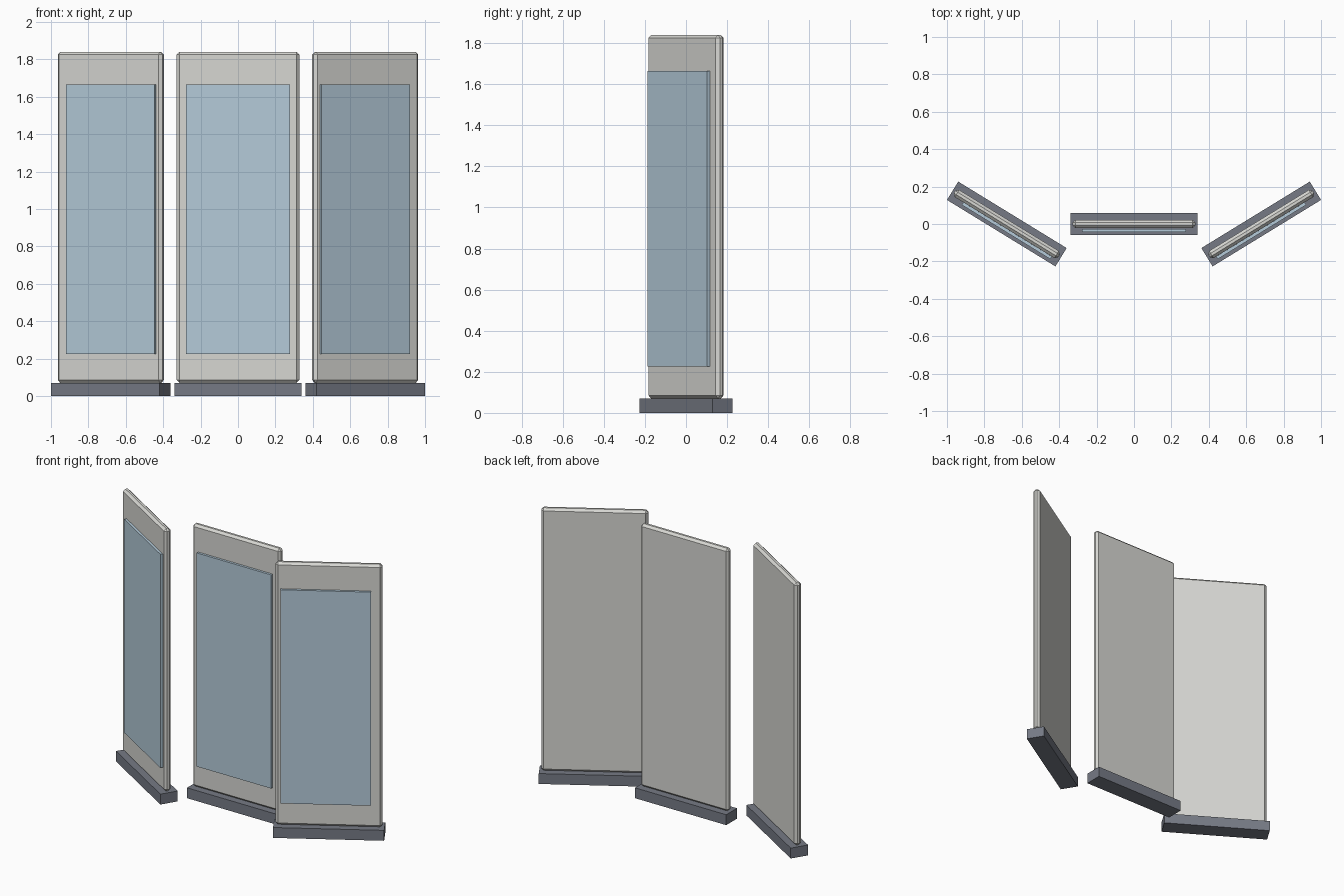
import bpy
import bmesh
from math import radians
from mathutils import Matrix, Vector

if "Cube" in bpy.data.objects:
    bpy.data.objects.remove(bpy.data.objects["Cube"])


def material(name, colour):
    mat = bpy.data.materials.new(name)
    mat.use_nodes = True
    mat.diffuse_color = (*colour, 1)
    mat.node_tree.nodes["Principled BSDF"].inputs["Base Color"].default_value = (*colour, 1)
    return mat


warm_white = material("warm white", (0.68, 0.68, 0.65))
pale_blue = material("pale blue", (0.46, 0.60, 0.70))
slate = material("slate grey", (0.18, 0.195, 0.235))


def box(name, size, location, angle, mat, chamfer=0):
    bm = bmesh.new()
    bmesh.ops.create_cube(bm, size=1, matrix=Matrix.Diagonal((*size, 1)))
    if chamfer:
        bmesh.ops.bevel(bm, geom=bm.edges[:], offset=chamfer, segments=1,
                        profile=0.5, affect='EDGES')
    mesh = bpy.data.meshes.new(name)
    bm.to_mesh(mesh)
    bm.free()
    mesh.materials.append(mat)
    obj = bpy.data.objects.new(name, mesh)
    obj.location = location
    obj.rotation_euler.z = radians(angle)
    bpy.context.collection.objects.link(obj)
    return obj


# Three standing display panels, the outer two turned outwards
for side, x, angle in (("right", -0.68, -31.5), ("centre", 0, 0), ("left", 0.68, 31.5)):
    # Foot
    box(side + "_base", (0.68, 0.115, 0.07), Vector((x, 0, 0.035)), angle, slate)
    # Chamfered board
    box(side + "_board", (0.655, 0.045, 1.77), Vector((x, 0, 0.955)), angle, warm_white, 0.015)
    # Raised poster sheet, set forward of the board
    box(side + "_poster", (0.555, 0.016, 1.44), Vector((x, -0.036, 0.945)), angle, pale_blue)
